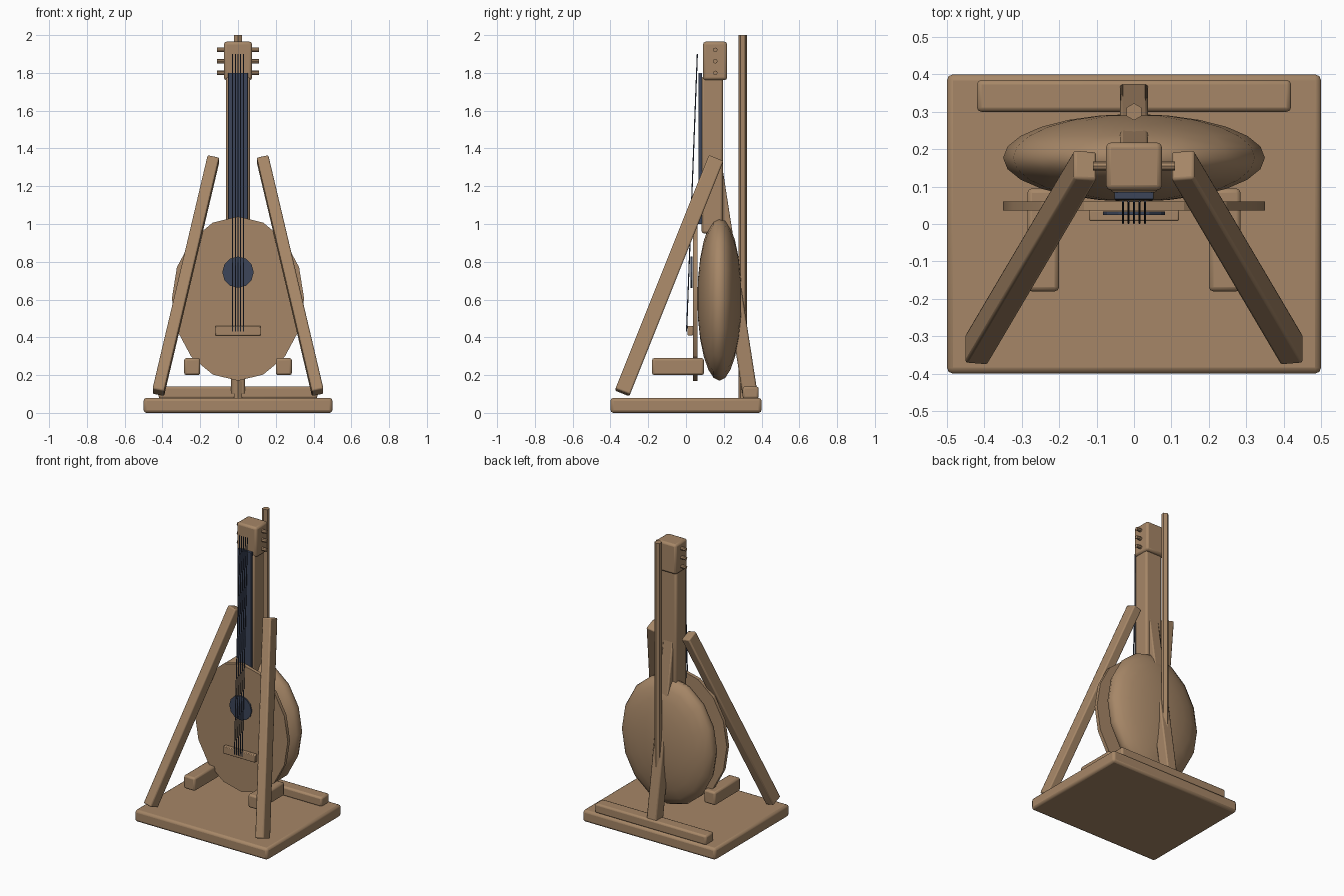
import bpy, math
from mathutils import Vector, Matrix

if "Cube" in bpy.data.objects:
    bpy.data.objects.remove(bpy.data.objects["Cube"], do_unlink=True)


def material(name, rgb):
    m = bpy.data.materials.new(name)
    m.use_nodes = True
    m.diffuse_color = (*rgb, 1)
    m.node_tree.nodes["Principled BSDF"].inputs["Base Color"].default_value = (*rgb, 1)
    return m


WOOD = material("light_wood", (0.38, 0.24, 0.135))
DARK = material("dark_blue", (0.045, 0.06, 0.10))


def finish(name, mat, bevel=0, angle=30):
    ob = bpy.context.object
    ob.name = name
    ob.data.materials.append(mat)
    if bevel:
        mod = ob.modifiers.new("rounded_edges", "BEVEL")
        mod.width = bevel
        mod.segments = 2
    bpy.ops.object.shade_smooth_by_angle(angle=math.radians(angle))
    return ob


def box(name, lo, hi, mat=WOOD, bevel=0.012):
    """Box between two opposite corners."""
    lo, hi = Vector(lo), Vector(hi)
    bpy.ops.mesh.primitive_cube_add(size=1)
    ob = bpy.context.object
    ob.data.transform(Matrix.Translation((lo + hi) / 2) @ Matrix.Diagonal((*(hi - lo), 1)))
    return finish(name, mat, bevel)


def beam(name, a, b, width, depth):
    """Square timber from a to b, its width kept near the x axis."""
    a, b = Vector(a), Vector(b)
    z = (b - a).normalized()
    y = z.cross(Vector((1, 0, 0))).normalized()
    frame = Matrix((y.cross(z), y, z)).transposed().to_4x4()
    size = Matrix.Diagonal((width, depth, (b - a).length, 1))
    bpy.ops.mesh.primitive_cube_add(size=1)
    bpy.context.object.data.transform(Matrix.Translation((a + b) / 2) @ frame @ size)
    return finish(name, WOOD, 0.008)


def rod(name, a, b, radius, sides, mat):
    """Cylinder from a to b."""
    a, b = Vector(a), Vector(b)
    bpy.ops.mesh.primitive_cylinder_add(vertices=sides, radius=radius, depth=(b - a).length)
    turn = (b - a).to_track_quat("Z", "Y").to_matrix().to_4x4()
    bpy.context.object.data.transform(Matrix.Translation((a + b) / 2) @ turn)
    return finish(name, mat)


def disc(name, centre, rx, rz, thick, sides, mat):
    """Flat elliptical plate facing the front."""
    bpy.ops.mesh.primitive_cylinder_add(vertices=sides, radius=1, depth=1)
    bpy.context.object.data.transform(
        Matrix.Translation(centre) @ Matrix.Diagonal((rx, thick, rz, 1))
        @ Matrix.Rotation(math.pi / 2, 4, "X"))
    return finish(name, mat, angle=20)


# Stand
box("base", (-0.5, -0.4, 0), (0.5, 0.4, 0.08), bevel=0.016)
box("back_rail", (-0.42, 0.3, 0.075), (0.42, 0.385, 0.14))
pole = rod("rear_pole", (0, 0.3, 0.08), (0, 0.3, 2.0), 0.023, 6, WOOD)
beam("rear_leg", (0, 0.339, 0.1), (0, 0.146, 1.34), 0.075, 0.08)
for side, s in (("left", 1), ("right", -1)):
    beam(side + "_front_leg", (s * 0.422, -0.337, 0.108), (s * 0.13, 0.158, 1.345), 0.063, 0.083)
    box(side + "_rest", (s * 0.2 if s > 0 else -0.285, -0.18, 0.2),
        (0.285 if s > 0 else -0.2, 0.095, 0.29))

# Rounded back bowl and flat soundboard
bpy.ops.mesh.primitive_uv_sphere_add(segments=16, ring_count=12, radius=1)
bpy.context.object.data.transform(
    Matrix.Translation((0, 0.177, 0.605)) @ Matrix.Diagonal((0.35, 0.117, 0.435, 1))
    @ Matrix.Rotation(math.pi / 2, 4, "X"))
finish("bowl", WOOD, angle=60)
disc("soundboard", (0, 0.048, 0.605), 0.35, 0.435, 0.024, 16, WOOD)
disc("sound_hole", (0, 0.029, 0.745), 0.083, 0.083, 0.009, 12, DARK)
box("bridge", (-0.12, 0.008, 0.41), (0.12, 0.037, 0.46), bevel=0.004)

# Neck, fingerboard and head
box("neck", (-0.063, 0.083, 0.95), (0.063, 0.195, 1.78))
box("fingerboard", (-0.052, 0.066, 1.0), (0.052, 0.086, 1.8), DARK, 0.002)
box("head", (-0.075, 0.09, 1.762), (0.075, 0.218, 1.965), bevel=0.014)
for i in range(3):
    z = 1.8 + i * 0.061
    rod("tuning_peg", (-0.11, 0.155, z), (0.11, 0.155, z), 0.012, 8, WOOD)

# Strings
for i in range(5):
    x = (i - 2) * 0.0145
    rod("string", (x, 0.003, 0.43), (x, 0.06, 1.9), 0.003, 6, DARK)
